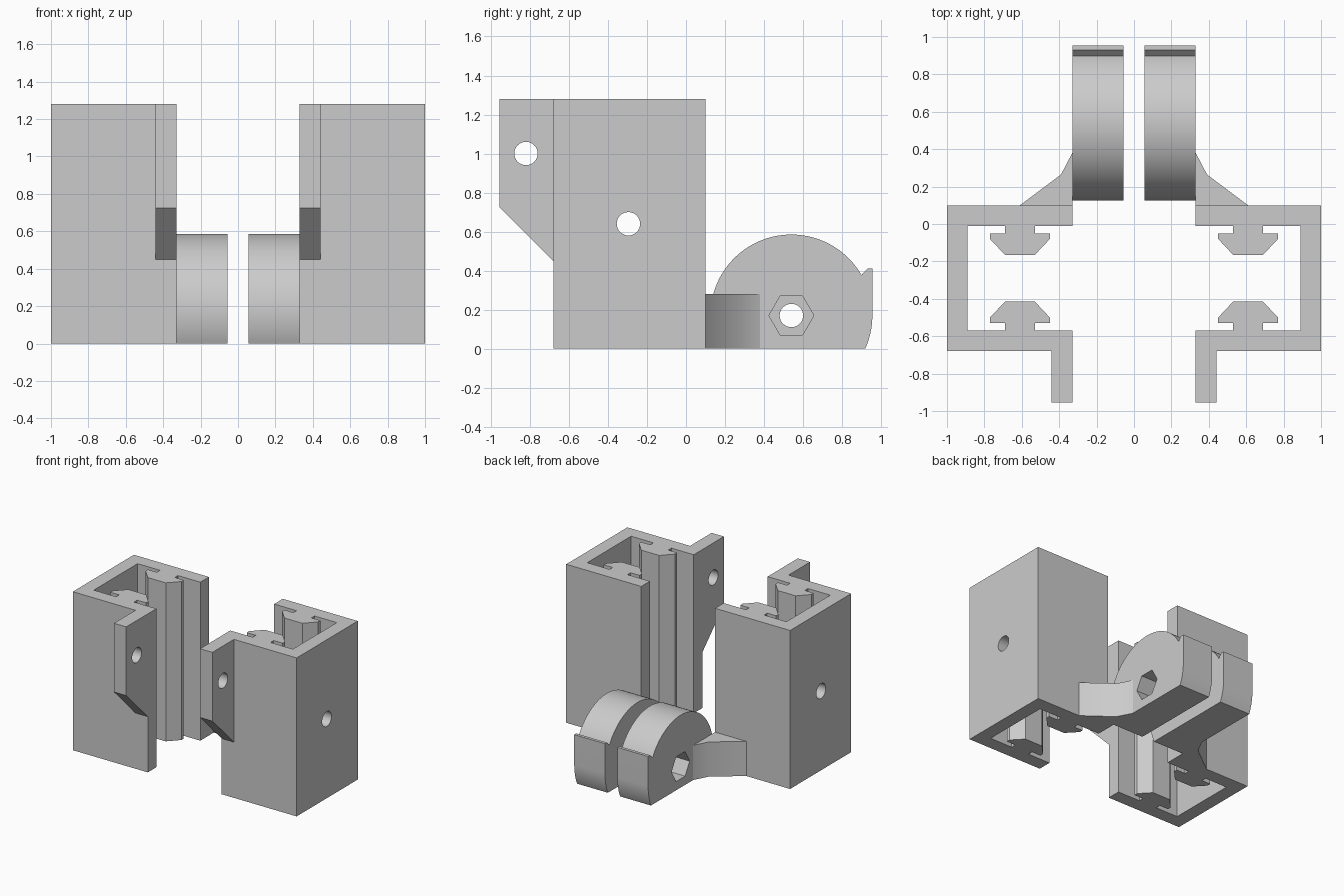
import bpy
import bmesh
from math import asin, cos, sin, pi, radians
from mathutils import Vector

cube = bpy.data.objects.get("Cube")
if cube:
    bpy.data.objects.remove(cube)

grey = bpy.data.materials.new("plain_grey")
grey.use_nodes = True
GREY = (0.6, 0.6, 0.6, 1)
grey.diffuse_color = GREY
grey.node_tree.nodes["Principled BSDF"].inputs["Base Color"].default_value = GREY

HEIGHT = 1.28
INNER, WALL = 0.33, 0.11
BACK, FRONT = 0.10, -0.68
HOLE = 0.06
PIVOT, DISC = (0.54, 0.17), 0.415


def prism(name, outline, axis, start, end, side=1):
    """Extrude an outline along z (x, y points) or along x (y, z points)."""
    def place(p, t):
        v = Vector((p[0], p[1], t)) if axis == "z" else Vector((t, p[0], p[1]))
        v.x *= side
        return v
    bm = bmesh.new()
    low = [bm.verts.new(place(p, start)) for p in outline]
    high = [bm.verts.new(place(p, end)) for p in outline]
    bm.faces.new(low)
    bm.faces.new(high)
    for i in range(len(outline)):
        j = (i + 1) % len(outline)
        bm.faces.new((low[i], low[j], high[j], high[i]))
    bmesh.ops.recalc_face_normals(bm, faces=bm.faces)
    mesh = bpy.data.meshes.new(name)
    bm.to_mesh(mesh)
    bm.free()
    mesh.materials.append(grey)
    obj = bpy.data.objects.new(name, mesh)
    bpy.context.collection.objects.link(obj)
    return obj


def arc(centre, radius, first, last, steps):
    angles = [first + (last - first) * i / steps for i in range(steps + 1)]
    return [(centre[0] + radius * cos(a), centre[1] + radius * sin(a)) for a in angles]


def cut(obj, centre, radius, sides, start, end, side):
    """Cut a round or hexagonal hole along x."""
    ring = arc(centre, radius, 0, 2 * pi, sides)[:-1]
    cutter = prism("cutter", ring, "x", start, end, side)
    cutter.hide_render = True
    mod = obj.modifiers.new("hole", "BOOLEAN")
    mod.operation = "DIFFERENCE"
    mod.solver = "EXACT"
    mod.object = cutter
    graph = bpy.context.evaluated_depsgraph_get()
    mesh = bpy.data.meshes.new_from_object(obj.evaluated_get(graph))
    obj.modifiers.clear()
    obj.data = mesh
    bpy.data.objects.remove(cutter)


def smooth(obj):
    bpy.ops.object.select_all(action="DESELECT")
    obj.select_set(True)
    bpy.context.view_layer.objects.active = obj
    bpy.ops.object.shade_smooth_by_angle(angle=radians(30))


def rail(wall, direction):
    """T-shaped rail outline, standing on an inner wall face."""
    steps = [(0.53, 0), (0.53, 0.04), (0.45, 0.04), (0.45, 0.07), (0.53, 0.155)]
    half = [(x, wall + direction * d) for x, d in steps]
    return half + [(1.22 - x, y) for x, y in reversed(half)]


# Channel cross-section with both rails in one outline
back_in, front_in = BACK - WALL, FRONT + WALL
channel_outline = (
    [(INNER, BACK), (INNER, back_in)] + rail(back_in, -1)
    + [(1 - WALL, back_in), (1 - WALL, front_in)] + rail(front_in, 1)[::-1]
    + [(INNER, front_in), (INNER, FRONT), (1, FRONT), (1, BACK)])

# Flange with a sloping lower edge
flange_outline = [(FRONT, HEIGHT), (-0.955, HEIGHT), (-0.955, 0.725), (FRONT, 0.45)]

# Arm that flares from the disc to the channel
arm_outline = [(INNER, BACK), (0.61, BACK), (0.39, 0.265), (INNER, 0.38),
               (0.31, 0.38), (0.31, 0.2), (INNER, 0.17)]

# Disc with a flat base and a stop tab
base = asin(PIVOT[1] / DISC)
disc_outline = (arc(PIVOT, DISC, -base, 0, 10) + [(0.955, 0.41), (0.93, 0.41)]
                + arc(PIVOT, DISC, radians(30), pi + base, 64))

for name, side in (("left", 1), ("right", -1)):
    channel = prism(name + "_channel", channel_outline, "z", 0, HEIGHT, side)
    cut(channel, (-0.295, 0.64), HOLE, 32, 0.8, 1.1, side)

    flange = prism(name + "_flange", flange_outline, "x", INNER, INNER + WALL, side)
    cut(flange, (-0.82, 1.0), HOLE, 32, 0.2, 0.6, side)

    arm = prism(name + "_arm", arm_outline, "z", 0, 0.28, side)

    disc = prism(name + "_hinge_disc", disc_outline, "x", 0.055, INNER, side)
    cut(disc, PIVOT, HOLE, 32, 0, 0.5, side)
    cut(disc, PIVOT, 0.115, 6, 0.19, 0.5, side)

    for part in (channel, flange, arm, disc):
        smooth(part)
